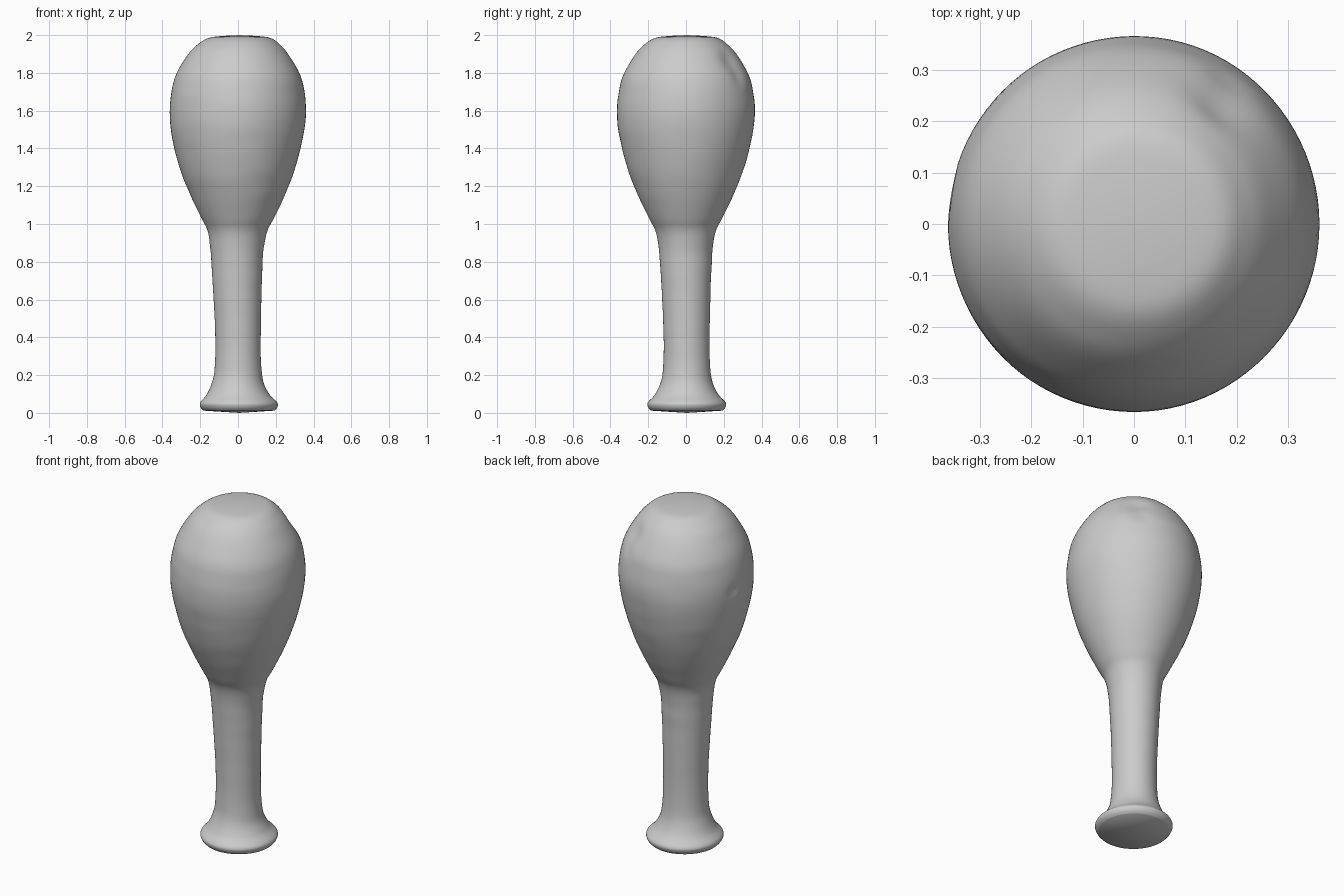
import bpy, bmesh, math
from mathutils import Vector, noise

cube = bpy.data.objects.get("Cube")
if cube:
    bpy.data.objects.remove(cube)

SEGMENTS = 96
STEPS = 5  # spline samples between profile points

# Profile from foot to crown: radius, height, drift of the centre in x and y
PROFILE = [
    (0.188, 0.012, 0.005, 0.004), (0.203, 0.030, 0.005, 0.004),
    (0.204, 0.055, 0.004, 0.004), (0.168, 0.095, 0.001, 0.004),
    (0.140, 0.150, -0.001, 0.004), (0.126, 0.210, 0.000, 0.003),
    (0.120, 0.320, 0.000, 0.003), (0.121, 0.440, 0.000, 0.003),
    (0.128, 0.650, -0.003, 0.001), (0.135, 0.780, -0.005, -0.001),
    (0.142, 0.880, -0.005, -0.002), (0.159, 0.965, -0.003, -0.002),
    (0.194, 1.035, -0.001, -0.002), (0.249, 1.150, -0.002, -0.002),
    (0.297, 1.270, -0.003, -0.002), (0.334, 1.400, -0.003, -0.001),
    (0.355, 1.510, -0.002, -0.001), (0.361, 1.610, -0.001, 0.000),
    (0.350, 1.710, 0.000, 0.000), (0.326, 1.795, 0.000, 0.000),
    (0.268, 1.895, 0.001, 0.000), (0.218, 1.950, 0.004, 0.000),
    (0.164, 1.985, 0.008, 0.002), (0.085, 1.996, 0.008, 0.002),
]

# Dents in the head: centre, reach, depth
DENTS = [
    (Vector((0.17, 0.23, 1.86)), 0.10, 0.018),
    (Vector((0.19, 0.28, 1.78)), 0.07, 0.010),
    (Vector((-0.35, 0.06, 1.60)), 0.045, 0.012),
]


def catmull(points, steps):
    """Smooth curve passing through all profile points."""
    pts = [Vector(p) for p in points]
    pts = [pts[0]] + pts + [pts[-1]]
    for a, b, c, d in zip(pts, pts[1:], pts[2:], pts[3:]):
        for i in range(steps):
            t = i / steps
            yield 0.5 * (2 * b + (c - a) * t + (2 * a - 5 * b + 4 * c - d) * t ** 2
                         + (3 * b - a - 3 * c + d) * t ** 3)
    yield pts[-1]


def shaped(co, out):
    """Push a surface point in at the dents and add slight hand-made ripples."""
    ripple = noise.noise(Vector((co.x * 4, co.y * 4, co.z * 14))) * 0.0015
    if co.z < 0.1 or co.z > 1.94:
        ripple = 0
    dent = sum(depth * math.exp(-((co - c).length / reach * 1.6) ** 2)
               for c, reach, depth in DENTS)
    return co + out * (ripple - dent)


# Turned body: foot, handle and head in one piece
bm = bmesh.new()
rings = []
for r, z, cx, cy in catmull(PROFILE, STEPS):
    ring = []
    for s in range(SEGMENTS):
        a = math.tau * s / SEGMENTS
        out = Vector((math.cos(a), math.sin(a) * 1.01, 0))
        ring.append(bm.verts.new(shaped(Vector((cx, cy, z)) + out * r, out)))
    rings.append(ring)
for low, high in zip(rings, rings[1:]):
    for s in range(SEGMENTS):
        n = (s + 1) % SEGMENTS
        bm.faces.new((low[s], low[n], high[n], high[s]))

# Closed ends
foot = bm.verts.new((0.005, 0.004, 0))
crown = bm.verts.new((0.008, 0.002, 2))
for s in range(SEGMENTS):
    n = (s + 1) % SEGMENTS
    bm.faces.new((rings[0][n], rings[0][s], foot))
    bm.faces.new((rings[-1][s], rings[-1][n], crown))

mesh = bpy.data.meshes.new("shaker_body")
bm.to_mesh(mesh)
bm.free()
body = bpy.data.objects.new("shaker_body", mesh)
bpy.context.collection.objects.link(body)

# Plain grey finish
grey = bpy.data.materials.new("light_grey")
grey.use_nodes = True
colour = (0.6, 0.6, 0.6, 1)
grey.diffuse_color = colour
grey.node_tree.nodes["Principled BSDF"].inputs["Base Color"].default_value = colour
mesh.materials.append(grey)

bpy.context.view_layer.objects.active = body
body.select_set(True)
bpy.ops.object.shade_smooth_by_angle(angle=math.radians(50))
